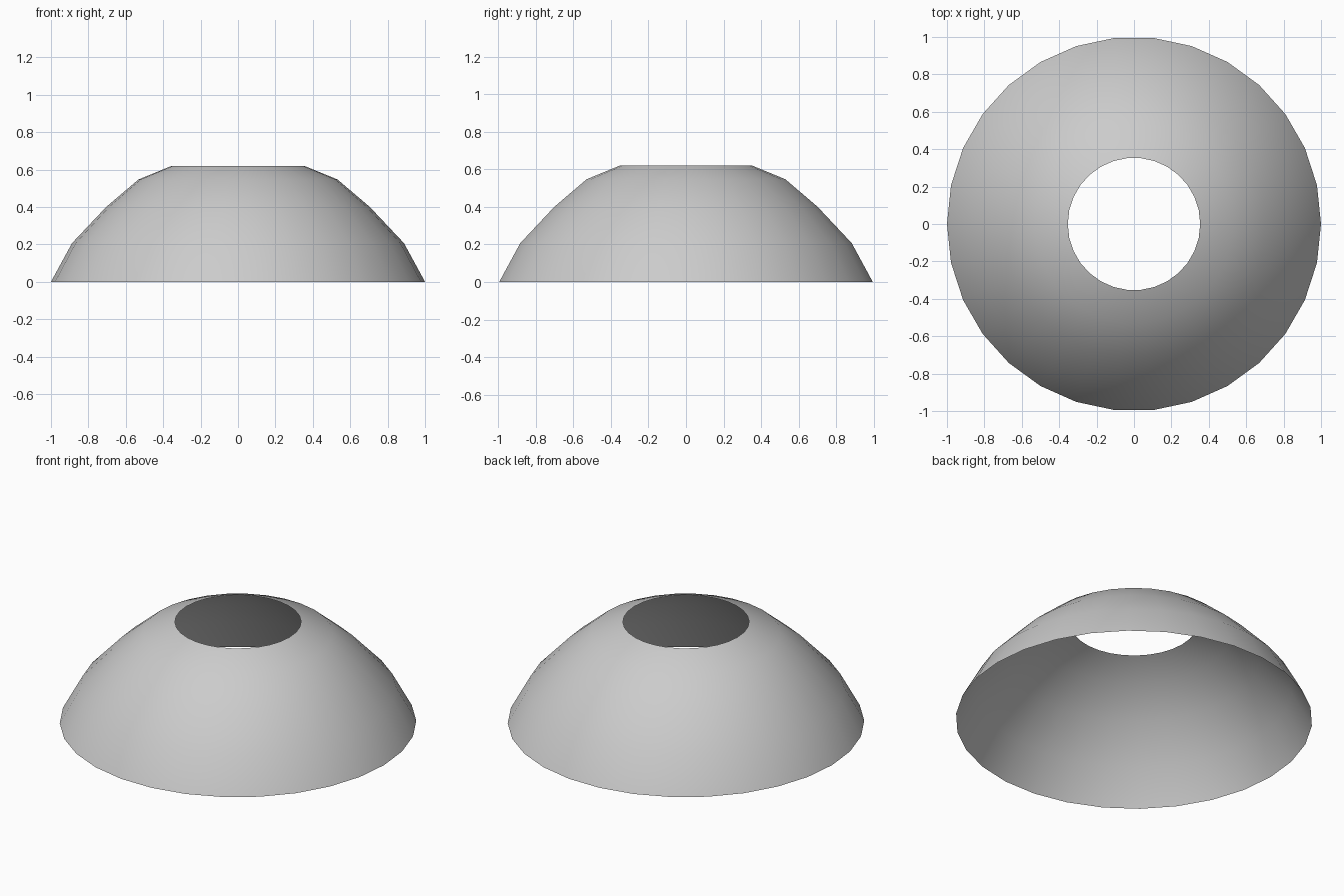
import bpy, bmesh
from math import cos, sin, tau

if "Cube" in bpy.data.objects:
    bpy.data.objects.remove(bpy.data.objects["Cube"])

SIDES = 30
# Dome profile from foot to top opening: (radius, height)
PROFILE = [(1.0, 0.0), (0.887, 0.207), (0.705, 0.40), (0.532, 0.547), (0.354, 0.62)]


def lathe(name, profile, sides):
    """Revolve an open profile around z into a single-skin shell."""
    bm = bmesh.new()
    rings = [[bm.verts.new((r * cos(tau * i / sides), r * sin(tau * i / sides), z))
              for i in range(sides)] for r, z in profile]
    for low, high in zip(rings, rings[1:]):
        for i in range(sides):
            j = (i + 1) % sides
            face = bm.faces.new((low[i], low[j], high[j], high[i]))
            face.smooth = True
    mesh = bpy.data.meshes.new(name)
    bm.to_mesh(mesh)
    bm.free()
    obj = bpy.data.objects.new(name, mesh)
    bpy.context.collection.objects.link(obj)
    return obj


# Open dome shade with a round hole at the top
lathe("dome_shade", PROFILE, SIDES)
